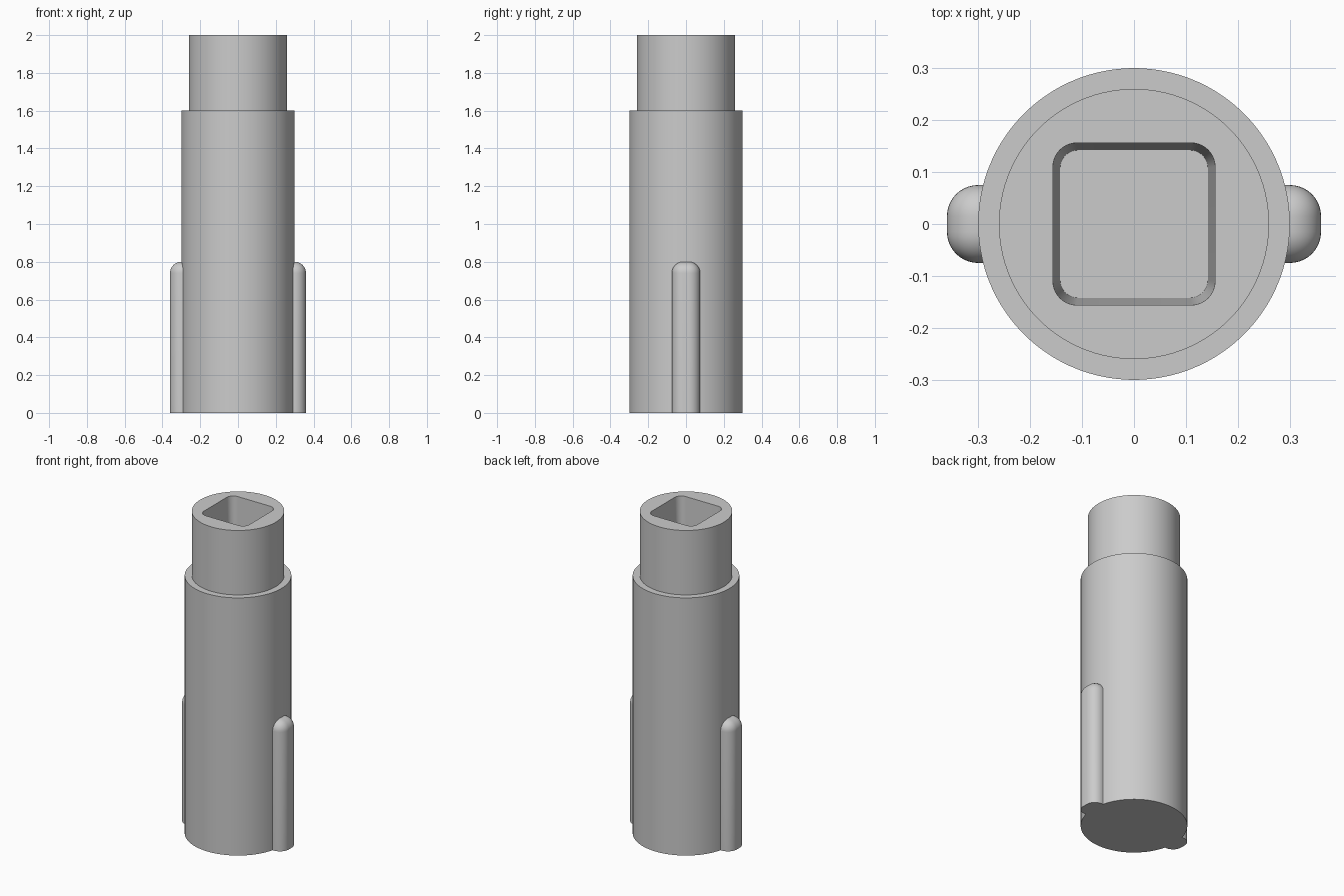
import bpy, bmesh, math

cube = bpy.data.objects.get("Cube")
if cube:
    bpy.data.objects.remove(cube, do_unlink=True)

grey = bpy.data.materials.new("plain grey")
grey.use_nodes = True
colour = (0.6, 0.6, 0.6, 1)
grey.diffuse_color = colour
grey.node_tree.nodes["Principled BSDF"].inputs["Base Color"].default_value = colour

SIDES = 96


def finish(name, bm):
    """Turn a bmesh into a smooth shaded object with sharp edges kept."""
    bmesh.ops.recalc_face_normals(bm, faces=bm.faces)
    mesh = bpy.data.meshes.new(name)
    bm.to_mesh(mesh)
    bm.free()
    mesh.materials.append(grey)
    obj = bpy.data.objects.new(name, mesh)
    bpy.context.collection.objects.link(obj)
    bpy.ops.object.select_all(action="DESELECT")
    obj.select_set(True)
    bpy.context.view_layer.objects.active = obj
    bpy.ops.object.shade_smooth_by_angle(angle=math.radians(30))
    return obj


def circle(radius, z):
    step = math.tau / SIDES
    return [(radius * math.cos((i + 0.5) * step), radius * math.sin((i + 0.5) * step), z)
            for i in range(SIDES)]


def rounded_square(half, corner, z):
    points, per_corner = [], SIDES // 4
    for quarter in range(4):
        middle = math.radians(45 + 90 * quarter)
        reach = (half - corner) * math.sqrt(2)
        for i in range(per_corner):
            a = math.radians(90) * (quarter + i / (per_corner - 1))
            points.append((reach * math.cos(middle) + corner * math.cos(a),
                           reach * math.sin(middle) + corner * math.sin(a), z))
    return points


# Stepped shaft with a tapered square socket in its top
bm = bmesh.new()
sections = [circle(0.3, 0), circle(0.3, 1.6), circle(0.26, 1.6), circle(0.26, 2),
            rounded_square(0.156, 0.046, 2), rounded_square(0.142, 0.034, 1.6)]
rings = [[bm.verts.new(p) for p in section] for section in sections]
for low, high in zip(rings, rings[1:]):
    for i in range(SIDES):
        j = (i + 1) % SIDES
        bm.faces.new((low[i], low[j], high[j], high[i]))
bm.faces.new(rings[0])
bm.faces.new(rings[-1])
finish("stepped_shaft", bm)

# Rounded key ribs on both sides of the lower shaft
for name, side in (("left_key_rib", 1), ("right_key_rib", -1)):
    bm = bmesh.new()
    bmesh.ops.create_cube(bm, size=1)
    for v in bm.verts:
        v.co.x = side * (0.32 + v.co.x * side * 0.08)
        v.co.y *= 0.15
        v.co.z = (v.co.z + 0.5) * 0.8
    # Round every edge except those around the base and the hidden inner face
    edges = [e for e in bm.edges
             if not all(v.co.z < 0.01 for v in e.verts)
             and not all(abs(v.co.x) < 0.3 for v in e.verts)]
    bmesh.ops.bevel(bm, geom=edges, offset=0.06, segments=10, profile=0.5, affect="EDGES")
    finish(name, bm)
